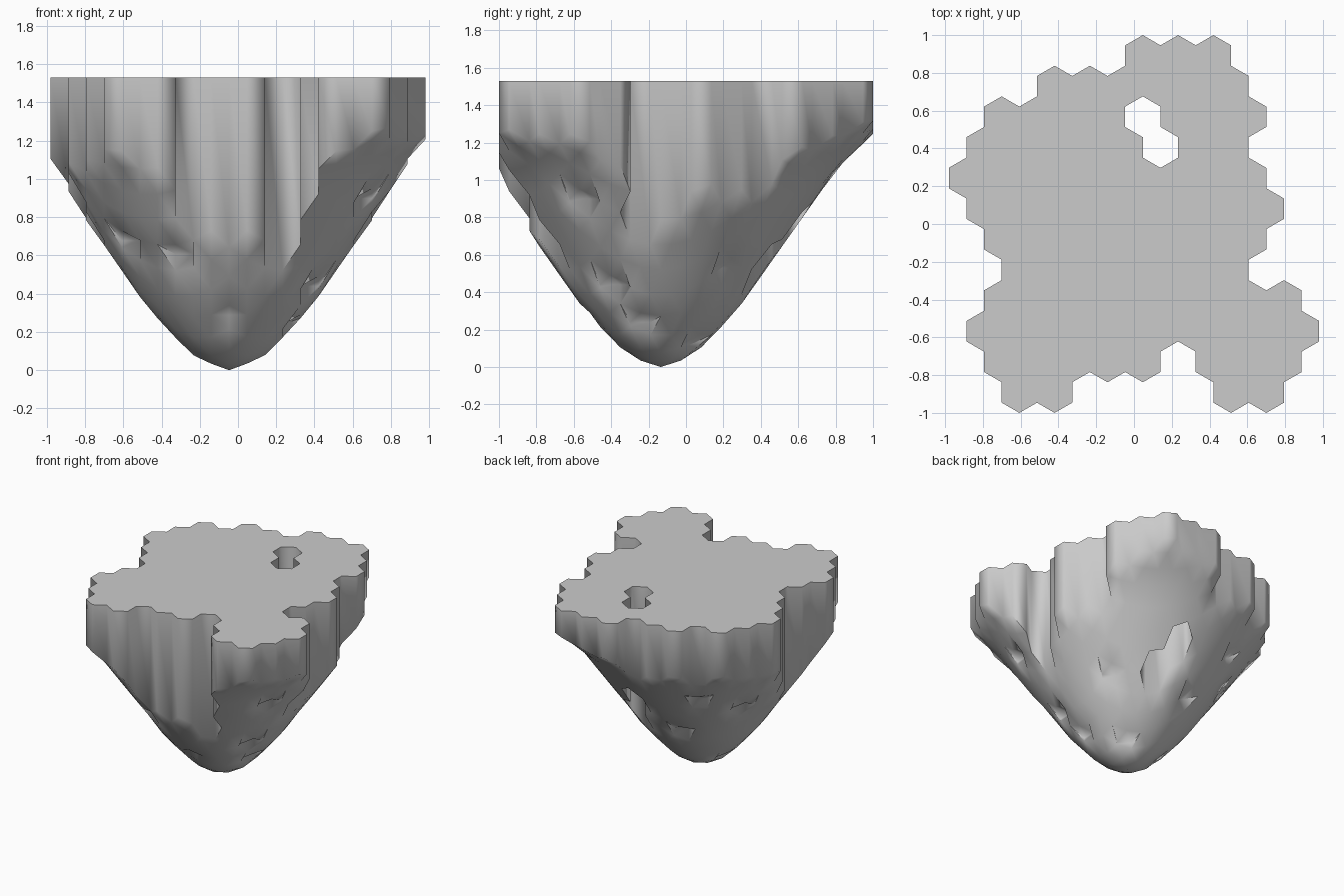
import bpy, bmesh, math

if "Cube" in bpy.data.objects:
    bpy.data.objects.remove(bpy.data.objects["Cube"])

# Hex lattice: X counts half widths, Y counts half radii
R = 2 / 18.5
W = 0.1868
TOP = 1.53
AXIS = (-0.047, -0.135)

# Inclusive tile ranges for each row, from back to front
ROWS = [[(0, 4)], [(-5, 5)], [(-8, 6)], [(-9, 5)], [(-10, 6)], [(-9, 7)],
        [(-8, 6)], [(-7, 5)], [(-8, 8)], [(-9, 9)], [(-8, 0), (4, 8)],
        [(-7, -5), (5, 7)]]
HOLES = {(2, 0), (3, 1)}
POCKETS = {(9, -1), (10, -4), (9, -7), (7, 3), (8, 4), (9, 7),
           (4, 4), (5, 1), (3, -3), (2, -6), (4, -8), (6, -4)}
# Underside profile: radius, height
PROFILE = [(0, 0), (.1, .03), (.19, .08), (.28, .165), (.46, .37), (.56, .52),
           (.83, .9), (.94, 1.06), (1.13, 1.24), (1.4, 1.45)]
# Corners anticlockwise; side i joins corner i to i+1 and faces NEAR[i]
CORNERS = [(0, 2), (-1, 1), (-1, -1), (0, -2), (1, -1), (1, 1)]
NEAR = [(-1, -1), (0, -2), (1, -1), (1, 1), (0, 2), (-1, 1)]

tiles = {(r, x) for r, spans in enumerate(ROWS) for a, b in spans
         for x in range(a, b + 1, 2)} - HOLES


def place(X, Y):
    return W / 4 + X * W / 2, 1 - R + Y * R / 2


def under(X, Y):
    x, y = place(X, Y)
    d = math.hypot(x - AXIS[0], y - AXIS[1])
    for (r0, z0), (r1, z1) in zip(PROFILE, PROFILE[1:]):
        if d <= r1:
            return z0 + (z1 - z0) * (d - r0) / (r1 - r0)
    return PROFILE[-1][1]


def bottom(tile, X, Y):
    z = under(X, Y)
    if tile in POCKETS:
        z = max(z, under(tile[1], -3 * tile[0]) - 0.05)
    return z


bm = bmesh.new()
verts = {}


def vert(X, Y, z):
    key = (X, Y, round(z, 4))
    if key not in verts:
        verts[key] = bm.verts.new((*place(X, Y), z))
    return verts[key]


def face(*points):
    vs = list(dict.fromkeys(vert(*p) for p in points))
    if len(vs) > 2:
        bm.faces.new(vs)


for tile in sorted(tiles):
    r, x = tile
    ring = [(x + dx, -3 * r + dy) for dx, dy in CORNERS]
    # Flat ground on top
    face(*[(*p, TOP) for p in ring])
    mid = (x, -3 * r, bottom(tile, x, -3 * r))
    for i, p in enumerate(ring):
        q = ring[(i + 1) % 6]
        zp, zq = bottom(tile, *p), bottom(tile, *q)
        # Sloping rock underside
        face((*q, zq), (*p, zp), mid)
        other = (r + NEAR[i][0], x + NEAR[i][1])
        if other not in tiles:
            # Outer cliff and shaft walls
            face((*p, TOP), (*p, zp), (*q, zq), (*q, TOP))
        elif tile in POCKETS and (other not in POCKETS or tile < other):
            # Pocket walls
            face((*p, zp), (*p, bottom(other, *p)), (*q, bottom(other, *q)), (*q, zq))

bmesh.ops.recalc_face_normals(bm, faces=bm.faces)
mesh = bpy.data.meshes.new("floating_island")
bm.to_mesh(mesh)
bm.free()
island = bpy.data.objects.new("floating_island", mesh)
bpy.context.collection.objects.link(island)
bpy.context.view_layer.objects.active = island
island.select_set(True)
bpy.ops.object.shade_smooth_by_angle(angle=math.radians(65))
